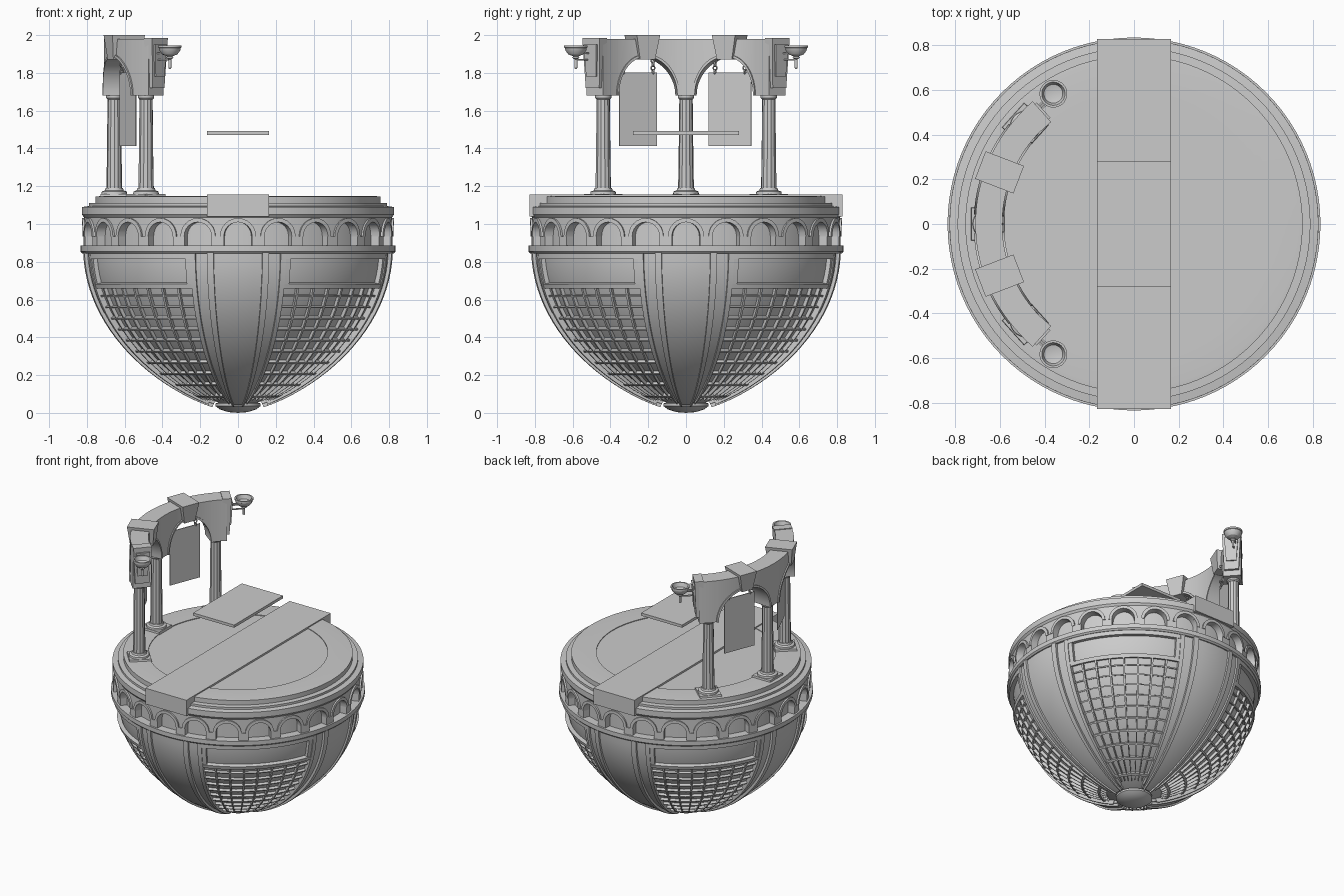
import bpy, bmesh, math
from math import sin, cos, pi, radians as rad
from mathutils import Matrix, Vector

if "Cube" in bpy.data.objects:
    bpy.data.objects.remove(bpy.data.objects["Cube"])


def finish(name, bm, angle=30):
    bmesh.ops.remove_doubles(bm, verts=bm.verts, dist=1e-5)
    bmesh.ops.recalc_face_normals(bm, faces=bm.faces)
    me = bpy.data.meshes.new(name)
    bm.to_mesh(me)
    bm.free()
    me.shade_smooth()
    me.set_sharp_from_angle(angle=rad(angle))
    ob = bpy.data.objects.new(name, me)
    bpy.context.collection.objects.link(ob)
    return ob


def patch(bm, f, nu=1, nv=1):
    """Closed solid from f(u, v, w): u, v over the surface, w through it."""
    g = [[[bm.verts.new(f(i / nu, j / nv, w)) for j in range(nv + 1)]
          for i in range(nu + 1)] for w in (0, 1)]
    for i in range(nu):
        for j in range(nv):
            for s in g:
                bm.faces.new((s[i][j], s[i + 1][j], s[i + 1][j + 1], s[i][j + 1]))
    a, b = g
    for i in range(nu):
        for j in (0, nv):
            bm.faces.new((a[i][j], a[i + 1][j], b[i + 1][j], b[i][j]))
    for j in range(nv):
        for i in (0, nu):
            bm.faces.new((a[i][j], a[i][j + 1], b[i][j + 1], b[i][j]))


def lathe(bm, prof, M=Matrix(), seg=32, close=False, flute=0.0):
    rings = []
    for r, z in prof:
        rings.append([bm.verts.new(M @ Vector((r * (1 - flute * (k % 2)) * cos(2 * pi * k / seg),
                      r * (1 - flute * (k % 2)) * sin(2 * pi * k / seg), z))) for k in range(seg)])
    for i in range(len(prof) if close else len(prof) - 1):
        a, b = rings[i], rings[(i + 1) % len(prof)]
        for k in range(seg):
            n = (k + 1) % seg
            bm.faces.new((a[k], a[n], b[n], b[k]))
    if not close:
        for ring, p in ((rings[0], prof[0]), (rings[-1], prof[-1])):
            if p[0] > 1e-4:
                bm.faces.new(ring)


def wedge(bm, M, lo, hi, z0, z1):
    """Box with half sizes lo at z0 and hi at z1."""
    def f(u, v, w):
        hx, hy = (lo[i] + (hi[i] - lo[i]) * v for i in (0, 1))
        return M @ Vector(((2 * w - 1) * hx, (2 * u - 1) * hy, z0 + (z1 - z0) * v))
    patch(bm, f)


def polar(r, a, z):
    return Vector((r * cos(a), r * sin(a), z))


def station(a, r):
    """Frame at angle a: local x outward, local y along the ring."""
    return Matrix.Rotation(rad(a), 4, 'Z') @ Matrix.Translation((r, 0, 0))


def block(bm, a0, a1, r0, r1, z0, z1, n=4):
    patch(bm, lambda u, v, w: polar(r0 + (r1 - r0) * w, rad(a0 + (a1 - a0) * u), z0 + (z1 - z0) * v), n)


def arch(bm, ac, hw, spring, h, top, r0, r1, n=16):
    """Wall above an arch; top is a height, or a tuple with the trim ratio."""
    def f(u, v, w):
        c, s = cos(pi * u), sin(pi * u)
        r = r0 + (r1 - r0) * w
        if isinstance(top, tuple):
            k = 1 + (top[0] - 1) * v
            return polar(r, rad(ac - hw * c * k), spring + h * s * k)
        zb = spring + h * s
        return polar(r, rad(ac - hw * c), zb + (top - zb) * v)
    patch(bm, f, n)


# Bowl outline and its outward offset
def bowl_r(z):
    t = (0.87 - z) / 0.87
    return 0.83 * max(0.0, 1 - t * t) ** 0.667


def bowl_pt(a, z, off):
    d = (bowl_r(z + 0.003) - bowl_r(z - 0.003)) / 0.006
    L = math.hypot(1, d)
    return polar(bowl_r(z) + off / L, a, z - off * d / L)


def shell(bm, a0, a1, z0, z1, o0, o1, nu=3, nv=16):
    patch(bm, lambda u, v, w: bowl_pt(rad(a0 + (a1 - a0) * u), z0 + (z1 - z0) * v ** 1.5,
                                      o0 + (o1 - o0) * w), nu, nv)


# Bowl core
bm = bmesh.new()
pts = [bowl_pt(0, 0.02 + 0.83 * (i / 28) ** 1.5, -0.035) for i in range(29)]
lathe(bm, [(0, 0.03)] + [(p.x, p.z) for p in pts if p.x > 0.01] + [(0, 0.85)], seg=96)
finish("bowl", bm)

# Ribs, bay frames, windows and lattices, repeated four times
ribs, frames, lattice = bmesh.new(), bmesh.new(), bmesh.new()
for q in range(4):
    c = 90 * q
    shell(ribs, c - 9, c + 9, 0.03, 0.85, -0.05, -0.012, 6, 24)
    for s in (-1, 1):
        shell(ribs, c + s * 9, c + s * 11.5, 0.03, 0.85, -0.05, 0, 1, 24)
        shell(ribs, c + s * 11.5, c + s * 16, 0.03, 0.85, -0.05, -0.018, 2, 24)
        shell(frames, c + s * 16, c + s * 18, 0.04, 0.85, -0.05, -0.006, 1, 24)
    for z0, z1 in ((0.655, 0.68), (0.815, 0.85)):
        shell(frames, c + 18, c + 72, z0, z1, -0.05, -0.008, 16, 1)
    for a0 in (18, 70):
        shell(frames, c + a0, c + a0 + 2, 0.68, 0.815, -0.05, -0.012, 1, 4)
    for k in range(7):
        a = c + 24 + 7 * k
        shell(lattice, a - 0.45, a + 0.45, 0.05, 0.66, -0.05, -0.016, 1, 18)
    for k in range(10):
        z = 0.07 + 0.06 * k
        shell(lattice, c + 18, c + 72, z - 0.004, z + 0.004, -0.05, -0.018, 16, 1)
finish("ribs", ribs)
finish("bay_frames", frames)
finish("bay_lattice", lattice)

# Foot knob
bm = bmesh.new()
lathe(bm, [(0, 0), (0.05, 0.004), (0.095, 0.018), (0.12, 0.036), (0.12, 0.05), (0.09, 0.06), (0, 0.06)])
finish("foot_knob", bm)

# Stepped deck
bm = bmesh.new()
lathe(bm, [(0, 0.845), (0.825, 0.845), (0.835, 0.855), (0.835, 0.885), (0.775, 0.885), (0.775, 1.035),
           (0.815, 1.035), (0.826, 1.05), (0.826, 1.09), (0.79, 1.095), (0.79, 1.11), (0.755, 1.112),
           (0.755, 1.145), (0.735, 1.147), (0.59, 1.147), (0.59, 1.142), (0, 1.142)], seg=96)
finish("deck", bm)

# Blind arcade around the rim, 24 bays
bm = bmesh.new()
for k in range(24):
    a = 15 * k
    arch(bm, a, 5.2, 0.935, 0.075, 1.04, 0.77, 0.815, 12)
    arch(bm, a, 5.2, 0.935, 0.075, (1.28,), 0.775, 0.826, 12)
    block(bm, a + 5.2, a + 9.8, 0.77, 0.815, 0.935, 1.04, 2)
    block(bm, a + 5.2, a + 9.8, 0.77, 0.822, 0.88, 0.935, 2)
finish("rim_arcade", bm)

# Walkway slab and floating tablet
bm = bmesh.new()
wedge(bm, Matrix(), (0.165, 0.828), (0.165, 0.828), 1.04, 1.155)
finish("walkway", bm)
bm = bmesh.new()
wedge(bm, Matrix(), (0.165, 0.28), (0.165, 0.28), 1.472, 1.492)
finish("floating_tablet", bm)

# Columns
for a, n in ((138, "back"), (180, "middle"), (222, "front")):
    M = station(a, 0.655)
    bm = bmesh.new()
    wedge(bm, M, (0.075, 0.075), (0.072, 0.072), 1.14, 1.16)
    lathe(bm, [(0.068, 1.16), (0.066, 1.172), (0.05, 1.178), (0.046, 1.19), (0, 1.19)], M, 24)
    lathe(bm, [(0.042, 1.18), (0.039, 1.35), (0.037, 1.55), (0.035, 1.69)], M, 24, flute=0.07)
    lathe(bm, [(0.036, 1.66), (0.043, 1.668), (0.043, 1.685), (0, 1.685)], M, 24)
    finish(n + "_column", bm)

# Curved double arch on the columns
bm = bmesh.new()
for c in (159, 201):
    arch(bm, c, 16.5, 1.68, 0.205, 1.98, 0.59, 0.71, 24)
    arch(bm, c, 16.5, 1.68, 0.205, (1.07,), 0.582, 0.718, 24)
for a0, a1 in ((175.5, 184.5), (132, 142.5), (217.5, 228)):
    block(bm, a0, a1, 0.59, 0.71, 1.68, 1.98)
finish("double_arch", bm)

# Keystones and end blocks
bm = bmesh.new()
for c in (159, 201):
    wedge(bm, station(c, 0.645), (0.078, 0.042), (0.092, 0.066), 1.87, 2.0)
for s in (-1, 1):
    M = station(180 + s * 48, 0.65)
    wedge(bm, M, (0.048, 0.018), (0.062, 0.03), 1.72, 1.985)
    wedge(bm, M, (0.034, 0.03), (0.046, 0.04), 1.78, 1.95)
finish("keystones", bm)

# Lamps on brackets
for s, n in ((-1, "back"), (1, "front")):
    M = station(180 + s * 48, 0.65)
    bm = bmesh.new()
    L = M @ Matrix.Translation((0.025, s * 0.122, 0))
    lathe(bm, [(0, 1.82), (0.008, 1.826), (0.008, 1.872), (0.02, 1.88), (0.014, 1.888), (0.04, 1.898),
               (0.055, 1.918), (0.058, 1.932), (0.062, 1.934), (0.062, 1.946), (0.052, 1.946),
               (0.042, 1.918), (0, 1.908)], L)
    for x, z in ((0.01, 1.9), (0.03, 1.9), (0.02, 1.865)):
        wedge(bm, M @ Matrix.Translation((x, s * 0.07, 0)), (0.004, 0.055), (0.004, 0.055), z, z + 0.008)
    finish(n + "_lamp", bm)

# Hanging banners with chains
for a, w, n in ((158.5, 0.12, "back"), (203.5, 0.108, "front")):
    M = station(a, 0.635)
    bm = bmesh.new()
    wedge(bm, M, (0.003, w), (0.003, w), 1.412, 1.802)
    finish(n + "_banner", bm)
    bm = bmesh.new()
    link = [(0.011 + 0.004 * cos(pi * k / 3), 0.004 * sin(pi * k / 3)) for k in range(6)]
    for s in (-1, 1):
        for k in range(4):
            T = M @ Matrix.Translation((0, s * 0.085, 1.806 + 0.02 * k))
            T = T @ Matrix.Rotation(pi / 2 * (k % 2), 4, 'Z') @ Matrix.Rotation(pi / 2, 4, 'X')
            lathe(bm, link, T, 10, close=True)
    finish(n + "_chains", bm, 60)
